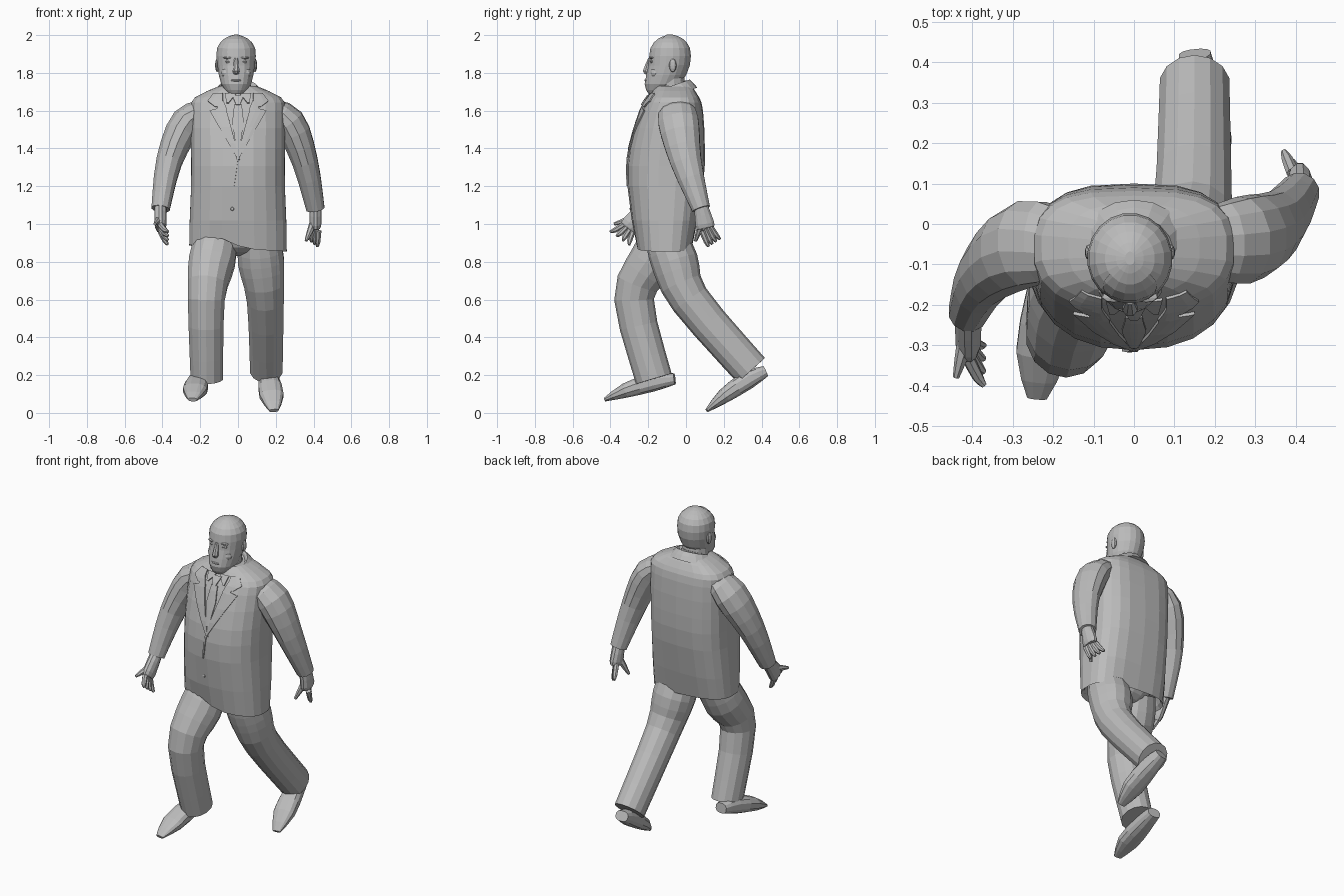
import bpy, bmesh, math
from mathutils import Vector
from mathutils.bvhtree import BVHTree

cube = bpy.data.objects.get("Cube")
if cube:
    bpy.data.objects.remove(cube, do_unlink=True)

shade = (.5, .5, .5, 1)
grey = bpy.data.materials.new("plain_grey")
grey.use_nodes = True
grey.diffuse_color = shade
grey.node_tree.nodes["Principled BSDF"].inputs["Base Color"].default_value = shade


def finish(name, bm):
    bmesh.ops.recalc_face_normals(bm, faces=bm.faces)
    mesh = bpy.data.meshes.new(name)
    bm.to_mesh(mesh)
    bm.free()
    mesh.materials.append(grey)
    ob = bpy.data.objects.new(name, mesh)
    bpy.context.collection.objects.link(ob)
    return ob


def smooth_path(points, steps):
    """Catmull-Rom curve through tuples of any length."""
    last = len(points) - 1
    result = []
    for i in range(last):
        near = points[max(i - 1, 0)], points[i], points[i + 1], points[min(i + 2, last)]
        for s in range(steps):
            t = s / steps
            result.append([b + t / 2 * (c - a + t * (2 * a - 5 * b + 4 * c - d
                           + t * (3 * (b - c) + d - a))) for a, b, c, d in zip(*near)])
    return result + [list(points[last])]


def superellipse(value, exponent):
    return math.copysign(abs(value) ** (2 / exponent), value)


def loft(name, centres, radii, sides=12, follow=True, front=2, back=2, shear=0, steps=2, edit=None):
    """Skin elliptical rings along a curve; rings turn with the path or stay level."""
    rings = smooth_path([(*c, *r) for c, r in zip(centres, radii)], steps)
    path = [Vector(ring[:3]) for ring in rings]
    bm = bmesh.new()
    loops = []
    for i, (centre, ring) in enumerate(zip(path, rings)):
        wide, deep = Vector((1, 0, 0)), Vector((0, 1, shear))
        if follow:
            along = (path[min(i + 1, len(path) - 1)] - path[max(i - 1, 0)]).normalized()
            wide = (wide - along * along.x).normalized()
            deep = along.cross(wide)
        loop = []
        for k in range(sides):
            angle = math.tau * (k + .5) / sides
            power = back if math.sin(angle) > 0 else front
            loop.append(bm.verts.new(centre + wide * ring[3] * superellipse(math.cos(angle), power)
                                     + deep * ring[4] * superellipse(math.sin(angle), power)))
        loops.append(loop)
    for low, high in zip(loops, loops[1:]):
        for k in range(sides):
            j = (k + 1) % sides
            bm.faces.new((low[k], low[j], high[j], high[k]))
    bm.faces.new(loops[0])
    bm.faces.new(loops[-1])
    if edit:
        edit(bm)
    return finish(name, bm)


def stack(name, rows, x=0, **options):
    """Level rings given as (height, half width, front, back)."""
    centres = [(x, (front + back) / 2, z) for z, width, front, back in rows]
    radii = [(width, (back - front) / 2) for z, width, front, back in rows]
    return loft(name, centres, radii, follow=False, **options)


def ball(name, place, size, segments=10):
    bm = bmesh.new()
    bmesh.ops.create_uvsphere(bm, u_segments=segments, v_segments=segments // 2 + 1, radius=1)
    for v in bm.verts:
        v.co = Vector(place) + v.co * Vector(size)
    return finish(name, bm)


# Jacket, with an uneven hem that lifts over the forward leg
def shape_hem(bm):
    for v in bm.verts:
        if v.co.z < .9:
            fold = math.exp(-((v.co.x + .1) / .09) ** 2) if v.co.y < -.1 else 0
            v.co.z += .05 * fold - .06 * v.co.x


jacket = stack("jacket", [
    (.95, .22, -.24, .02), (.87, .26, -.26, .03), (1.2, .25, -.31, .09), (1.4, .25, -.3, .1),
    (1.6, .25, -.24, .09), (1.67, .23, -.2, .07), (1.73, .1, -.16, .03)],
    sides=22, front=2.3, back=3, edit=shape_hem)
collar = stack("jacket_collar", [
    (1.68, .14, -.18, .06), (1.73, .1, -.18, .02), (1.71, .08, -.16, .01)], sides=18, shear=.35)

# Neck and shirt collar
neck_x = -.01
stack("shirt_collar", [(1.67, .09, -.18, .01), (1.73, .08, -.18, 0)], neck_x, sides=16, shear=.35)
stack("neck", [(1.64, .08, -.15, .01), (1.8, .08, -.17, -.01)], neck_x)

# Thin cloth pieces pressed on to the chest
cloth = [BVHTree.FromPolygons([v.co for v in ob.data.vertices],
                              [p.vertices for p in ob.data.polygons]) for ob in (jacket, collar)]


def chest(x, z):
    hits = [tree.ray_cast(Vector((x, -1, z)), Vector((0, 1, 0)))[0] for tree in cloth]
    return min(hit.y for hit in hits if hit)


def plate(name, rungs, lift, side=1, steps=3):
    """Strip between (height, inner x, outer x) rungs."""
    rows = []
    for low, high in zip(rungs, rungs[1:]):
        for s in range(steps + (high is rungs[-1])):
            rows.append([a + (b - a) * s / steps for a, b in zip(low, high)])
    bm = bmesh.new()
    grid = []
    for z, inner, outer in rows:
        xs = [side * (inner + (outer - inner) * k / steps) for k in range(steps + 1)]
        grid.append([bm.verts.new((x, chest(x, z) - lift, z)) for x in xs])
    for low, high in zip(grid, grid[1:]):
        for k in range(steps):
            bm.faces.new((low[k], low[k + 1], high[k + 1], high[k]))
    thick = finish(name, bm).modifiers.new("thickness", "SOLIDIFY")
    thick.thickness, thick.offset = .008, 0


for side, label in ((1, "left"), (-1, "right")):
    plate(label + "_lapel", [(1.34, -.01, 0), (1.6, .06, .15), (1.61, .06, .11), (1.66, .08, .1)],
          .005, side)
    plate(label + "_collar_wing", [(1.62, .07, .12), (1.65, .08, .16), (1.69, .08, .13)], .005, side)
    plate(label + "_shirt_point", [(1.64, .05, .06), (1.69, .01, .07)], .005, side)
plate("tie", [(1.4, -.01, .01), (1.54, -.03, .03), (1.63, -.02, .02)], .004)
plate("tie_knot", [(1.63, -.01, .01), (1.68, -.03, .03)], .01)
plate("front_edge", [(1.2, -.03, -.02), (1.34, -.01, 0)], .003)
ball("button", (-.03, chest(-.03, 1.08), 1.08), (.01, .006, .01), 8)

# Sleeves share one taper and start deep inside the shoulders
sleeve = [(.04, .08), (.085, .11), (.07, .085), (.05, .05)]
loft("left_sleeve", [(.15, -.05, 1.63), (.27, -.04, 1.54), (.355, 0, 1.33), (.41, .08, 1.08)],
     sleeve, steps=3)
loft("right_sleeve", [(-.15, -.05, 1.63), (-.27, -.05, 1.54), (-.365, -.12, 1.33),
                      (-.41, -.22, 1.08)], sleeve, steps=3)


# Hands: a flat palm, four fingers fanned between two tips, and a thumb
def hand(label, wrist, palm, first_tip, last_tip, thumb_tip):
    wrist, palm, first, last, thumb = map(Vector, (wrist, palm, first_tip, last_tip, thumb_tip))
    reach = palm - wrist
    knuckles = palm + reach / 4
    across = (last - first).normalized() * .03
    loft(label + "_palm", [wrist, palm, knuckles], [(.034, .038), (.032, .052), (.024, .045)])
    for i in range(4):
        base = knuckles + across * (i / 1.5 - 1)
        tip = first.lerp(last, i / 3)
        loft(f"{label}_finger_{i + 1}", [base, base.lerp(tip, .6) + reach * .08, tip],
             [(r, r) for r in (.016, .014, .007)], sides=7)
    root = wrist.lerp(palm, .65)
    loft(label + "_thumb", [root, root.lerp(thumb, .6), thumb],
         [(r, r) for r in (.024, .016, .008)], sides=7)


hand("left", (.41, .08, 1.09), (.41, .1, 1), (.42, .12, .88), (.37, .18, .92), (.36, .05, .91))
hand("right", (-.41, -.22, 1.09), (-.41, -.29, 1), (-.37, -.4, .96), (-.37, -.3, .89),
     (-.44, -.38, 1))

# Head, and a thin hair shell cut along a sloping hairline
skull = [(1.69, .04, -.2, -.13), (1.74, .08, -.22, -.03), (1.84, .1, -.2, .02),
         (1.93, .1, -.19, .02), (1.98, .06, -.15, -.02), (2, .01, -.1, -.07)]


def cut_hair(bm):
    for point, normal in (((0, -.17, 1.93), (0, -.75, .66)), ((0, 0, 1.8), (0, -.5, -.87))):
        bmesh.ops.bisect_plane(bm, geom=bm.verts[:] + bm.edges[:] + bm.faces[:],
                               plane_co=point, plane_no=normal, clear_outer=True)


gap = .002
stack("head", skull, neck_x, sides=20)
stack("hair", [(z + gap, w + gap, f - gap, b + gap) for z, w, f, b in skull], neck_x,
      sides=20, edit=cut_hair)

# Face
stack("nose", [(1.88, .01, -.2, -.18), (1.81, .02, -.23, -.18), (1.79, .01, -.21, -.18)],
      neck_x, sides=8)
ball("upper_lip", (neck_x, -.21, 1.76), (.03, .01, .007))
ball("lower_lip", (neck_x, -.2, 1.75), (.03, .015, .008))
ball("chin", (neck_x, -.18, 1.71), (.04, .03, .02))
for side, label in ((1, "left"), (-1, "right")):
    for part, offset, y, z, size in (("eye", .04, -.18, 1.86, (.02, .012, .01)),
                                     ("brow", .04, -.18, 1.88, (.03, .014, .006)),
                                     ("cheek", .05, -.16, 1.8, (.03, .03, .03)),
                                     ("ear", .1, -.07, 1.84, (.012, .02, .036))):
        ball(f"{label}_{part}", (neck_x + side * offset, y, z), size)

# Trousers share one taper, from a hip hidden by the jacket to the cuff
ball("trouser_seat", (0, -.11, .92), (.19, .12, .09), 16)
trouser = [(.11, .11), (.125, .125), (.1, .105), (.088, .098)]
loft("left_trouser_leg", [(.11, -.11, .94), (.122, -.06, .8), (.145, .02, .6), (.15, .345, .225)],
     trouser, sides=14, steps=3)
loft("right_trouser_leg", [(-.11, -.11, .94), (-.138, -.18, .8), (-.168, -.275, .6),
                           (-.165, -.17, .18)], trouser, sides=14, steps=3)

# Shoes: a heel-to-toe line with an arched instep
for label, heel, toe in (("left", (.15, .42, .22), (.19, .11, .012)),
                         ("right", (-.2, -.06, .18), (-.24, -.43, .07))):
    centres = []
    for part in (0, .3, .7, 1):
        arch = Vector((0, 0, .02 * math.sin(math.pi * part)))
        centres.append(Vector(heel).lerp(Vector(toe), part) + arch)
    loft(label + "_shoe", centres, [(.04, .03), (.055, .05), (.065, .04), (.025, .01)],
         front=2.5, back=2.5)
